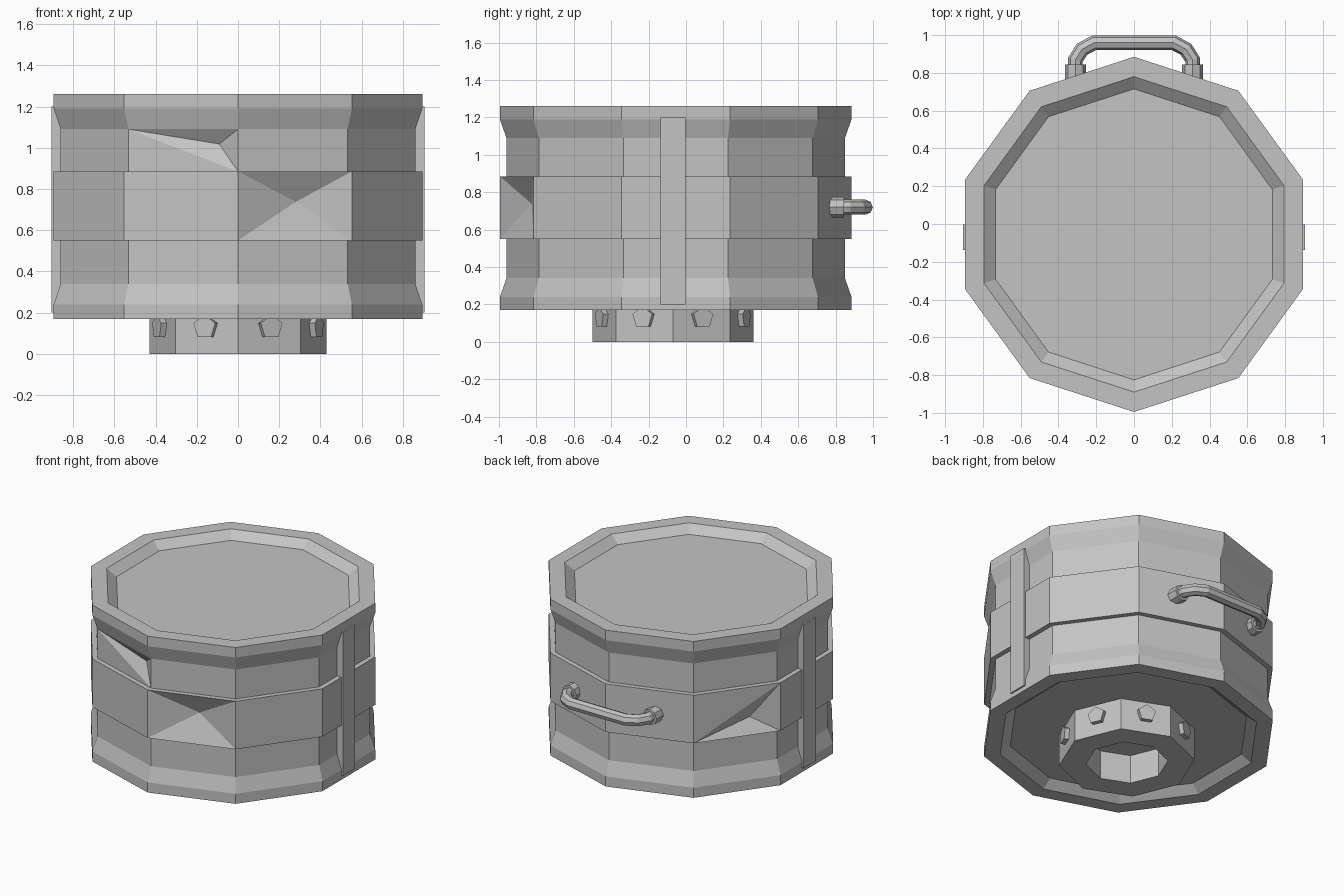
import bpy, bmesh
from math import sin, cos, pi, radians
from mathutils import Vector, Matrix

cube = bpy.data.objects.get("Cube")
if cube:
    bpy.data.objects.remove(cube, do_unlink=True)

grey = bpy.data.materials.new("plain grey")
grey.use_nodes = True
grey.diffuse_color = (0.55, 0.55, 0.55, 1)
grey.node_tree.nodes["Principled BSDF"].inputs["Base Color"].default_value = grey.diffuse_color


def finish(name, bm):
    """Turn a bmesh into a flat-shaded grey object."""
    bmesh.ops.recalc_face_normals(bm, faces=bm.faces)
    mesh = bpy.data.meshes.new(name)
    bm.to_mesh(mesh)
    bm.free()
    mesh.materials.append(grey)
    ob = bpy.data.objects.new(name, mesh)
    bpy.context.collection.objects.link(ob)
    return ob


def lathe(profile, sides, cy):
    """Revolve (radius, z) points, one corner to the front, with both ends capped."""
    bm = bmesh.new()
    rings = []
    for r, z in profile:
        angles = [2 * pi * i / sides - pi / 2 for i in range(sides)]
        rings.append([bm.verts.new((r * cos(a), cy + r * sin(a), z)) for a in angles])
    for lo, hi in zip(rings, rings[1:]):
        for i in range(sides):
            j = (i + 1) % sides
            bm.faces.new((lo[i], lo[j], hi[j], hi[i]))
    bm.faces.new(rings[0])
    bm.faces.new(rings[-1])
    return bm, rings


def dent(bm, rings, row, i, u, v, depth, flat_corner=None):
    """Push a panel in at (u, v); a flat corner keeps half the panel undamaged."""
    lo, hi = rings[row], rings[row + 1]
    j = (i + 1) % len(lo)
    loop = [lo[i], lo[j], hi[j], hi[i]]
    bm.faces.remove(bm.faces.get(loop))
    point = lo[i].co.lerp(lo[j].co, u).lerp(hi[i].co.lerp(hi[j].co, u), v)
    out = (lo[j].co - lo[i].co).cross(Vector((0, 0, 1))).normalized()
    apex = bm.verts.new(point - out * depth)
    if flat_corner is not None:
        c = flat_corner
        bm.faces.new((loop[c - 1], loop[c], loop[(c + 1) % 4]))
        loop.pop(c)
    for k in range(len(loop)):
        bm.faces.new((loop[k - 1], loop[k], apex))


def prism(name, sides, radius, depth, centre, axis):
    """Cylinder along any axis."""
    bm = bmesh.new()
    turn = Vector(axis).to_track_quat('Z', 'Y').to_matrix().to_4x4()
    bmesh.ops.create_cone(bm, cap_ends=True, segments=sides, radius1=radius, radius2=radius,
                          depth=depth, matrix=Matrix.Translation(centre) @ turn)
    return finish(name, bm)


# Ten-sided drum with recessed ends, two grooves and a middle band
BODY_Y = -0.055
bm, rings = lathe([(0.77, 0.22), (0.835, 0.17), (0.94, 0.17), (0.94, 0.24), (0.905, 0.34),
                   (0.905, 0.55), (0.94, 0.55), (0.94, 0.885), (0.905, 0.885), (0.905, 1.09),
                   (0.94, 1.19), (0.94, 1.26), (0.835, 1.26), (0.77, 1.21)], 10, BODY_Y)
BAND, UPPER_GROOVE = 6, 8
dent(bm, rings, BAND, 0, 0.55, 0.56, 0.075)
dent(bm, rings, UPPER_GROOVE, 9, 0.8, 0.65, 0.05, flat_corner=0)
dent(bm, rings, BAND, 6, 0.68, 0.3, 0.06, flat_corner=3)
finish("drum_body", bm)

# Eight-sided spout collar with a blind hole
COLLAR_Y = -0.07
bm, _ = lathe([(0.43, 0.23), (0.43, 0), (0.26, 0), (0.26, 0.2)], 8, COLLAR_Y)
finish("base_collar", bm)

# Pentagonal bolt on each collar face
for i in range(8):
    a = radians(45 * i + 22.5)
    out = Vector((cos(a), sin(a), 0))
    prism("collar_bolt", 5, 0.06, 0.06, out * 0.397 + Vector((0, COLLAR_Y, 0.13)), out)

# Side straps
for side, name in ((1, "left_strap"), (-1, "right_strap")):
    bm = bmesh.new()
    place = Matrix.Translation((side * 0.875, -0.07, 0.7)) @ Matrix.Diagonal((0.06, 0.135, 1.0, 1))
    bmesh.ops.create_cube(bm, size=1, matrix=place)
    finish(name, bm)

# Rear carrying handle
HANDLE_Z = 0.72
half = [(0.31, 0.77), (0.31, 0.87), (0.275, 0.925), (0.21, 0.96)]
path = half + [(-x, y) for x, y in reversed(half)]
curve = bpy.data.curves.new("handle", 'CURVE')
curve.dimensions = '3D'
curve.bevel_depth = 0.04
curve.bevel_resolution = 2
curve.use_fill_caps = True
spline = curve.splines.new('POLY')
spline.points.add(len(path) - 1)
for p, (x, y) in zip(spline.points, path):
    p.co = (x, y, HANDLE_Z, 1)
curve.materials.append(grey)
handle = bpy.data.objects.new("handle", curve)
bpy.context.collection.objects.link(handle)
bpy.ops.object.select_all(action='DESELECT')
handle.select_set(True)
bpy.context.view_layer.objects.active = handle
bpy.ops.object.convert(target='MESH')
bpy.ops.object.shade_flat()

# Handle sockets
for side, name in ((1, "left_handle_socket"), (-1, "right_handle_socket")):
    prism(name, 8, 0.055, 0.1, (side * 0.31, 0.795, HANDLE_Z), (0, 1, 0))
